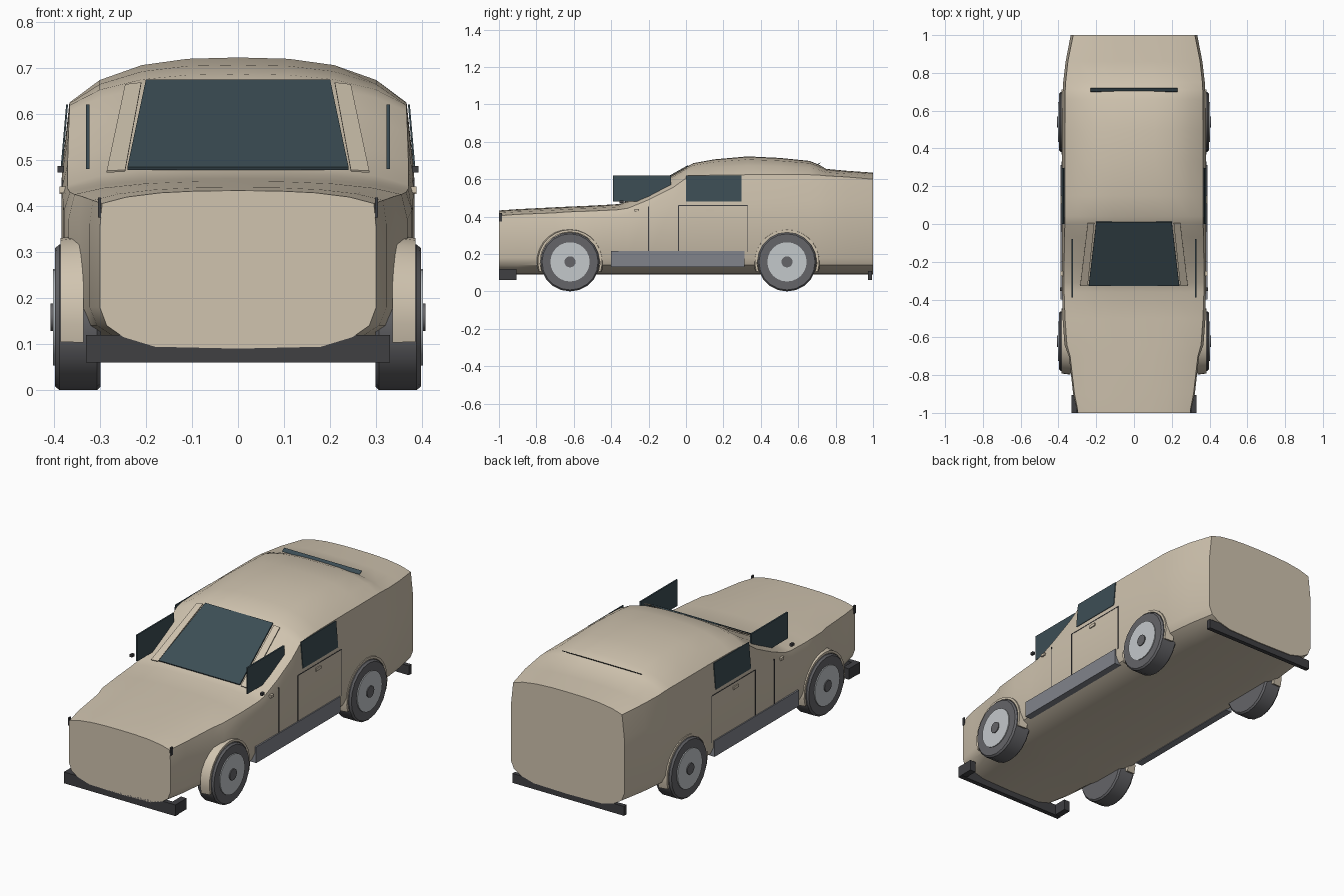
import bpy, bmesh, math
from mathutils import Vector

if "Cube" in bpy.data.objects:
    bpy.data.objects.remove(bpy.data.objects["Cube"])

def mat(name, c):
    m = bpy.data.materials.new(name)
    m.diffuse_color = (*c, 1)
    m.use_nodes = True
    m.node_tree.nodes["Principled BSDF"].inputs["Base Color"].default_value = m.diffuse_color
    return m

PAINT = mat("paint", (.63, .55, .43))
GLASS = mat("dark_glass", (.045, .075, .09))
RUBBER = mat("rubber", (.13, .13, .14))
RIM = mat("rim_metal", (.55, .58, .6))
TRIM = mat("dark_trim", (.05, .05, .055))
SILL = mat("sill_grey", (.22, .23, .26))

def make(name, verts, faces, m, angle=None):
    me = bpy.data.meshes.new(name)
    me.from_pydata(verts, [], faces)
    bm = bmesh.new()
    bm.from_mesh(me)
    bmesh.ops.recalc_face_normals(bm, faces=bm.faces)
    bm.to_mesh(me)
    bm.free()
    ob = bpy.data.objects.new(name, me)
    bpy.context.collection.objects.link(ob)
    me.materials.append(m)
    if angle:
        bpy.ops.object.select_all(action='DESELECT')
        ob.select_set(True)
        bpy.context.view_layer.objects.active = ob
        bpy.ops.object.shade_smooth_by_angle(angle=math.radians(angle))
    return ob

def loft(name, rings, m, angle=None, closed=False):
    n, k = len(rings[0]), len(rings)
    verts = [p for r in rings for p in r]
    faces = [(i*n + j, i*n + (j+1) % n, (i+1) % k*n + (j+1) % n, (i+1) % k*n + j)
             for i in range(k if closed else k-1) for j in range(n)]
    if not closed:
        faces += [tuple(range(n)), tuple(range((k-1)*n, k*n))]
    return make(name, verts, faces, m, angle)

def box(name, x, y, z, m):
    return loft(name, [[(a, y[0], z[0]), (a, y[1], z[0]), (a, y[1], z[1]), (a, y[0], z[1])] for a in x], m)

def slab(name, pts, off, m):
    return loft(name, [pts, [tuple(Vector(p) + Vector(off)) for p in pts]], m)

# body stations: y, half width, belt z, shoulder half width, shoulder z, top z
stations = [
    (-1.0, .300, .35, .295, .405, .433), (-.9, .322, .36, .315, .412, .440),
    (-.7, .345, .37, .338, .420, .450), (-.64, .368, .37, .355, .425, .453),
    (-.5, .378, .39, .365, .430, .459), (-.36, .380, .40, .370, .437, .467),
    (-.31, .380, .41, .370, .445, .483), (-.2, .382, .44, .370, .490, .550),
    (-.07, .382, .47, .368, .555, .624), (0, .382, .48, .366, .605, .664),
    (.04, .382, .48, .366, .618, .686), (.15, .382, .48, .366, .622, .706),
    (.33, .382, .48, .366, .624, .722), (.5, .382, .48, .366, .624, .714),
    (.66, .379, .48, .365, .624, .698), (.71, .377, .48, .364, .622, .678),
    (.75, .375, .48, .362, .618, .655), (.86, .362, .48, .350, .612, .645),
    (1.0, .335, .48, .322, .600, .635)]
rings = []
for y, w, zb, ws, zs, zt in stations:
    h = zt - zs
    half = [(.6*w, .094), (.83*w, .115), (.95*w, .14), (w, .18), (w, zb), (ws, zs),
            (.82*ws, zs+.5*h), (.57*ws, zs+.83*h), (.3*ws, zs+.97*h)]
    rings.append([(0, y, .09)] + [(x, y, z) for x, z in half] + [(0, y, zt)]
                 + [(-x, y, z) for x, z in reversed(half)])
loft("body", rings, PAINT, 35)

# windshield with its pillars, and rear window strip
slab("windshield", [(-.24, -.325, .478), (.24, -.325, .478), (.2, .012, .668), (-.2, .012, .668)],
     (0, -.003, .006), GLASS)
slab("rear_window", [(-.23, .70, .675), (.23, .70, .675), (.23, .715, .683), (-.23, .715, .683)],
     (0, .004, .006), GLASS)
for s, side in ((1, "right"), (-1, "left")):
    slab(side + "_windshield_pillar", [(s*.245, -.325, .474), (s*.285, -.325, .472),
         (s*.245, .005, .660), (s*.21, .005, .664)], (0, -.002, .004), PAINT)

def wheel(name, s, y):
    def lathe(part, prof, m, n=20):
        r = [[(s*x, y + q*math.cos(math.tau*i/n), .158 + q*math.sin(math.tau*i/n))
              for i in range(n)] for x, q in prof]
        loft(name + part, r, m, 35)
    lathe("_tire", [(.298, .12), (.298, .15), (.306, .158), (.388, .158), (.397, .15), (.397, .1)], RUBBER)
    lathe("_rim", [(.39, .105), (.402, .105)], RIM, 24)
    lathe("_hub", [(.40, .03), (.407, .03)], RUBBER, 16)
    # arch lip around the wheel
    arc = []
    for i in range(17):
        a = math.radians(-18 + 216*i/16)
        arc.append([(s*x, y + q*math.cos(a), .158 + q*math.sin(a))
                    for x, q in ((.335, .16), (.385, .16), (.385, .172), (.335, .178))])
    loft(name + "_arch", arc, PAINT, 35)

for s, side in ((1, "right"), (-1, "left")):
    wheel(side + "_front_wheel", s, -.62)
    wheel(side + "_rear_wheel", s, .54)
    def b(name, x, y, z, m):
        return box(side + name, (s*x[0], s*x[1]), y, z, m)
    # side windows
    b("_front_window", (.322, .330), (-.39, -.08), (.48, .62), GLASS)
    slab(side + "_rear_window_side", [(s*.381, 0, .482), (s*.381, .297, .482),
         (s*.369, .297, .62), (s*.369, 0, .62)], (s*.004, 0, 0), GLASS)
    # door gaps, handles, sill and mirror
    for i, (y, top) in enumerate(((-.2, .455), (-.04, .46), (.33, .46))):
        b(f"_door_gap_{i}", (.37, .3835), (y-.002, y+.002), (.21, top), TRIM)
    b("_door_top_gap", (.37, .3835), (-.04, .33), (.457, .461), TRIM)
    b("_front_handle", (.37, .388), (-.275, -.25), (.428, .442), PAINT)
    b("_rear_handle", (.37, .388), (.107, .15), (.426, .441), PAINT)
    b("_sill", (.35, .388), (-.4, .312), (.13, .215), SILL)
    b("_mirror", (.378, .392), (-.355, -.335), (.472, .486), TRIM)
    # bumper ends and headlamp slits
    b("_bumper_end", (.296, .33), (-1, -.905), (.062, .12), TRIM)
    b("_headlamp", (.297, .304), (-1, -.985), (.375, .418), TRIM)

# bumpers
box("front_bumper", (-.33, .33), (-1, -.975), (.06, .12), TRIM)
box("rear_bumper", (-.33, .33), (.972, .995), (.06, .11), TRIM)
